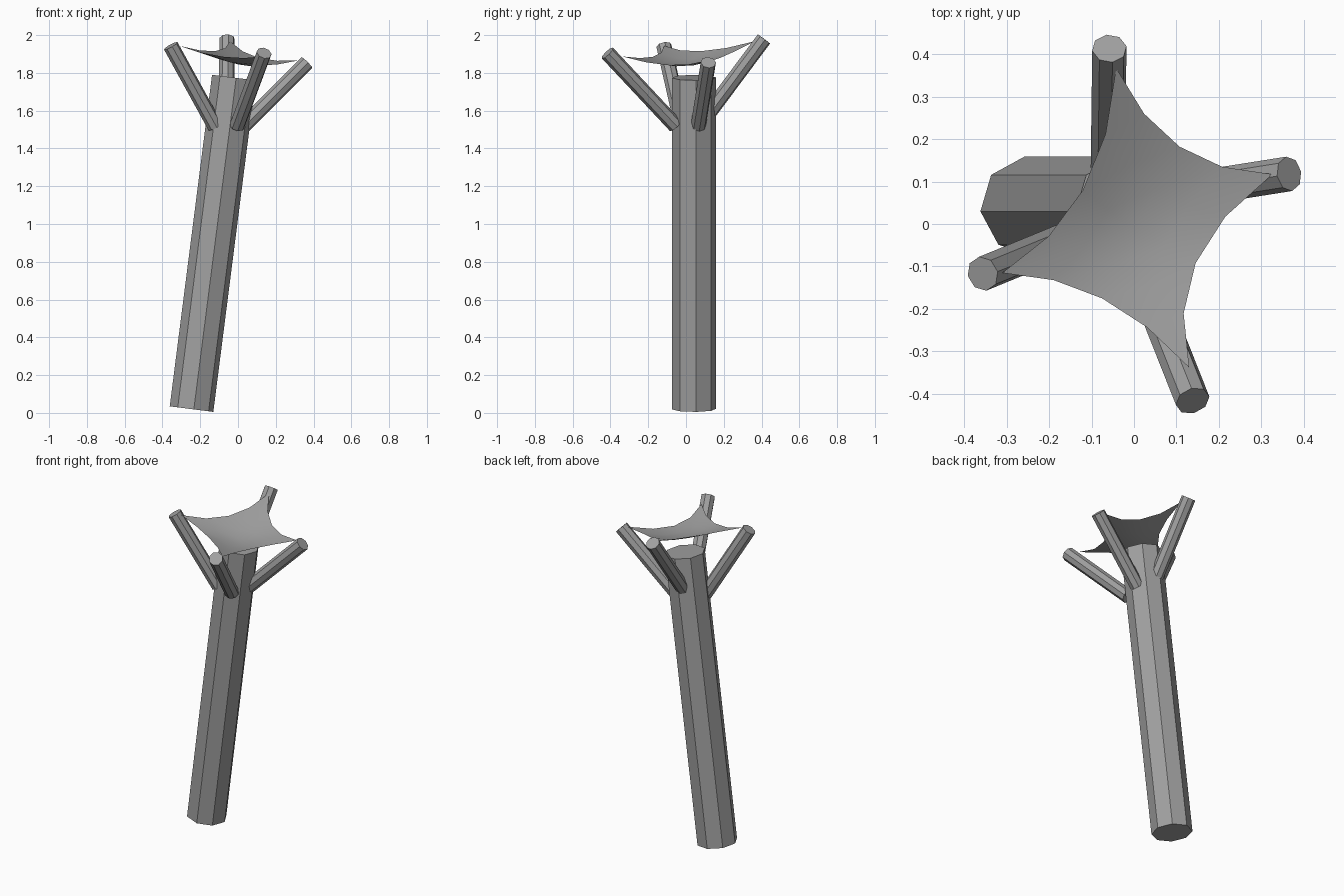
import bpy, bmesh, math
from mathutils import Vector, Matrix

if "Cube" in bpy.data.objects:
    bpy.data.objects.remove(bpy.data.objects["Cube"], do_unlink=True)

# One plain grey for everything
grey = bpy.data.materials.new("plain grey")
grey.use_nodes = True
grey.diffuse_color = (0.35, 0.35, 0.35, 1)
grey.node_tree.nodes["Principled BSDF"].inputs["Base Color"].default_value = grey.diffuse_color


def finish(bm, name, smooth=False):
    mesh = bpy.data.meshes.new(name)
    bm.to_mesh(mesh)
    bm.free()
    mesh.materials.append(grey)
    for face in mesh.polygons:
        face.use_smooth = smooth
    obj = bpy.data.objects.new(name, mesh)
    bpy.context.collection.objects.link(obj)
    return obj


def pole(name, start, end, radius, turn=0):
    """Eight-sided capped pole between two points."""
    start, end = Vector(start), Vector(end)
    axis = end - start
    tilt = Vector((0, 0, 1)).rotation_difference(axis).to_matrix().to_4x4()
    matrix = Matrix.Translation((start + end) / 2) @ tilt @ Matrix.Rotation(math.radians(turn), 4, "Z")
    bm = bmesh.new()
    bmesh.ops.create_cone(bm, cap_ends=True, segments=8, radius1=radius, radius2=radius,
                          depth=axis.length, matrix=matrix)
    return finish(bm, name)


# Leaning trunk
pole("trunk", (-0.246, 0.042, 0.02), (-0.022, 0.042, 1.775), 0.117, 6)

# Four branches spreading from the trunk
branches = {
    "back_branch": ((-0.062, 0.10, 1.56), (-0.058, 0.413, 1.98)),
    "left_branch": ((0.03, 0.065, 1.52), (0.365, 0.118, 1.855)),
    "front_branch": ((-0.005, -0.055, 1.52), (0.138, -0.416, 1.905)),
    "right_branch": ((-0.12, -0.02, 1.515), (-0.356, -0.117, 1.943)),
}
for name, (start, end) in branches.items():
    pole(name, start, end, 0.041, 10)

# Sagging cloth: corners, and the middle of each inward-curved edge
back, left = Vector((-0.042, 0.367, 1.968)), Vector((0.326, 0.117, 1.867))
front, right = Vector((0.13, -0.338, 1.887)), Vector((-0.31, -0.115, 1.943))
mid_bl, mid_lf = Vector((0.107, 0.182, 1.88)), Vector((0.145, -0.092, 1.842))
mid_fr, mid_rb = Vector((-0.075, -0.175, 1.885)), Vector((-0.12, 0.08, 1.915))


def curve(a, mid, b, t):
    return a.lerp(b, t) + (mid - (a + b) / 2) * 4 * t * (1 - t)


def cloth_point(u, v):
    """Blend the four edge curves into a patch."""
    across = curve(right, mid_fr, front, u).lerp(curve(back, mid_bl, left, u), v)
    along = curve(right, mid_rb, back, v).lerp(curve(front, mid_lf, left, v), u)
    return across + along - right.lerp(front, u).lerp(back.lerp(left, u), v)


steps = 4
bm = bmesh.new()
rows = [[bm.verts.new(cloth_point(i / steps, j / steps)) for i in range(steps + 1)]
        for j in range(steps + 1)]
for low, high in zip(rows, rows[1:]):
    for i in range(steps):
        bm.faces.new((low[i], low[i + 1], high[i + 1], high[i]))
finish(bm, "cloth", smooth=True)
